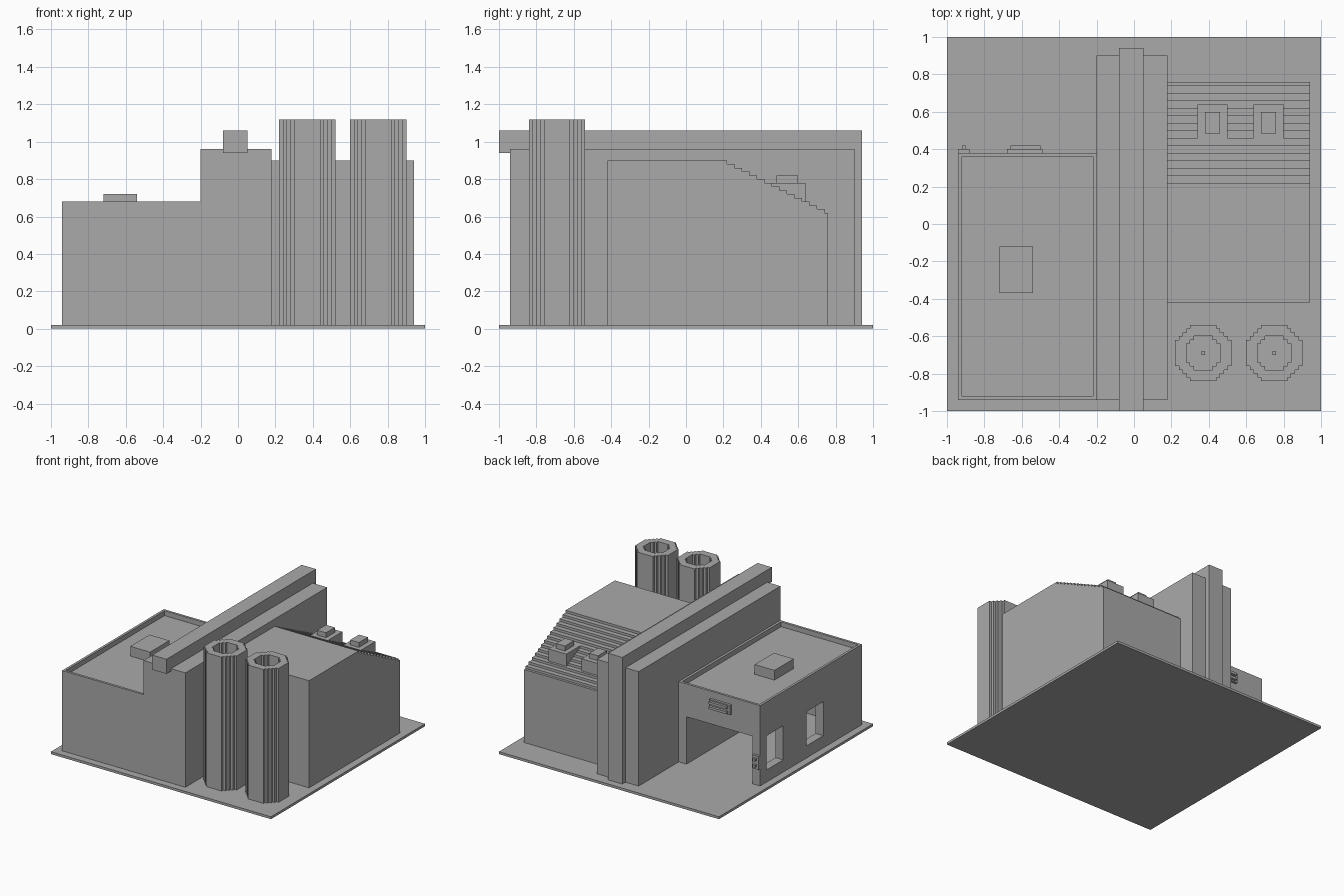
import bpy, bmesh

if "Cube" in bpy.data.objects:
    bpy.data.objects.remove(bpy.data.objects["Cube"])

grey = bpy.data.materials.new("concrete_grey")
grey.use_nodes = True
grey.diffuse_color = (0.4, 0.4, 0.4, 1)
grey.node_tree.nodes["Principled BSDF"].inputs["Base Color"].default_value = (0.4, 0.4, 0.4, 1)


def finish(name, bm):
    bmesh.ops.recalc_face_normals(bm, faces=bm.faces)
    mesh = bpy.data.meshes.new(name)
    bm.to_mesh(mesh)
    bm.free()
    mesh.materials.append(grey)
    obj = bpy.data.objects.new(name, mesh)
    bpy.context.collection.objects.link(obj)
    return obj


def box(name, x, y, z):
    """Box given by its (low, high) range on each axis."""
    bm = bmesh.new()
    bmesh.ops.create_cube(bm, size=1)
    for v in bm.verts:
        for i, (low, high) in enumerate((x, y, z)):
            v.co[i] = high if v.co[i] > 0 else low
    return finish(name, bm)


def extrude(name, bm, offset):
    """Extrude all faces of a flat mesh into a solid."""
    geo = bmesh.ops.extrude_face_region(bm, geom=bm.faces[:], use_keep_orig=True)["geom"]
    bmesh.ops.translate(bm, verts=[g for g in geo if isinstance(g, bmesh.types.BMVert)], vec=offset)
    return finish(name, bm)


def cut(obj, x, y, z):
    """Subtract a box, then drop the cutter."""
    cutter = box("cutter", x, y, z)
    cutter.hide_render = True
    mod = obj.modifiers.new("cut", "BOOLEAN")
    mod.operation = "DIFFERENCE"
    mod.solver = "EXACT"
    mod.object = cutter
    bpy.context.view_layer.objects.active = obj
    bpy.ops.object.modifier_apply(modifier=mod.name)
    bpy.data.objects.remove(cutter)


FLOOR = 0.02

# Ground, tall dividing wall and the beam that turns down at the back
box("ground_plate", (-1, 1), (-1, 1), (0, FLOOR))
box("dividing_wall", (-0.2, 0.18), (-0.94, 0.9), (FLOOR, 0.96))
box("roof_beam", (-0.08, 0.05), (-1, 0.94), (0.94, 1.06))
box("back_column", (-0.08, 0.05), (0.9, 0.94), (FLOOR, 0.94))

# Garage with sunken roof, hollow room, door and two side windows
garage = box("garage", (-0.94, -0.2), (-0.94, 0.38), (FLOOR, 0.68))
cut(garage, (-0.92, -0.22), (-0.92, 0.36), (0.64, 0.8))
cut(garage, (-0.87, -0.27), (-0.87, 0.31), (0, 0.58))
cut(garage, (-0.87, -0.27), (0.25, 0.5), (0, 0.41))
for y in (0.08, -0.44):
    cut(garage, (-1, -0.8), (y, y + 0.22), (0.12, 0.4))
box("roof_unit", (-0.72, -0.54), (-0.37, -0.12), (0.64, 0.72))

# Lamp over the door and the keypad on the door post
box("door_lamp_back", (-0.68, -0.49), (0.38, 0.4), (0.54, 0.62))
for z in (0.55, 0.59):
    box("door_lamp_bar", (-0.66, -0.5), (0.4, 0.42), (z, z + 0.02))
box("keypad", (-0.94, -0.88), (0.38, 0.4), (0.16, 0.27))
for z in (0.18, 0.23):
    box("keypad_button", (-0.92, -0.9), (0.4, 0.42), (z, z + 0.02))

# House whose rear roof falls away in small steps
profile = [(-0.42, FLOOR), (-0.42, 0.9)]
for i in range(14):
    y = 0.22 + 0.04 * i
    profile += [(y, 0.9 - 0.02 * i), (y, 0.88 - 0.02 * i)]
profile += [(0.76, 0.62), (0.76, FLOOR)]
bm = bmesh.new()
bm.faces.new([bm.verts.new((0.18, y, z)) for y, z in profile])
extrude("stepped_house", bm, (0.76, 0, 0))

# Two roof vents on the steps
for x in (0.34, 0.64):
    box("vent_base", (x, x + 0.16), (0.46, 0.64), (0.66, 0.78))
    box("vent_cap", (x + 0.04, x + 0.12), (0.485, 0.6), (0.78, 0.82))


def silo(name, cx, cy):
    """Hollow tower on a ring of small square cells."""
    cell = 0.02
    bm = bmesh.new()
    for i in range(-7, 8):
        for j in range(-7, 8):
            if 21 < i * i + j * j <= 58:
                bm.faces.new([bm.verts.new((cx + (i + a) * cell, cy + (j + b) * cell, FLOOR))
                              for a, b in ((-.5, -.5), (.5, -.5), (.5, .5), (-.5, .5))])
    bmesh.ops.remove_doubles(bm, verts=bm.verts, dist=0.001)
    extrude(name, bm, (0, 0, 1.1))
    box(name + "_core", (cx - 0.01, cx + 0.01), (cy - 0.01, cy + 0.01), (FLOOR, 0.04))


for name, x in (("inner_silo", 0.37), ("outer_silo", 0.75)):
    silo(name, x, -0.69)
